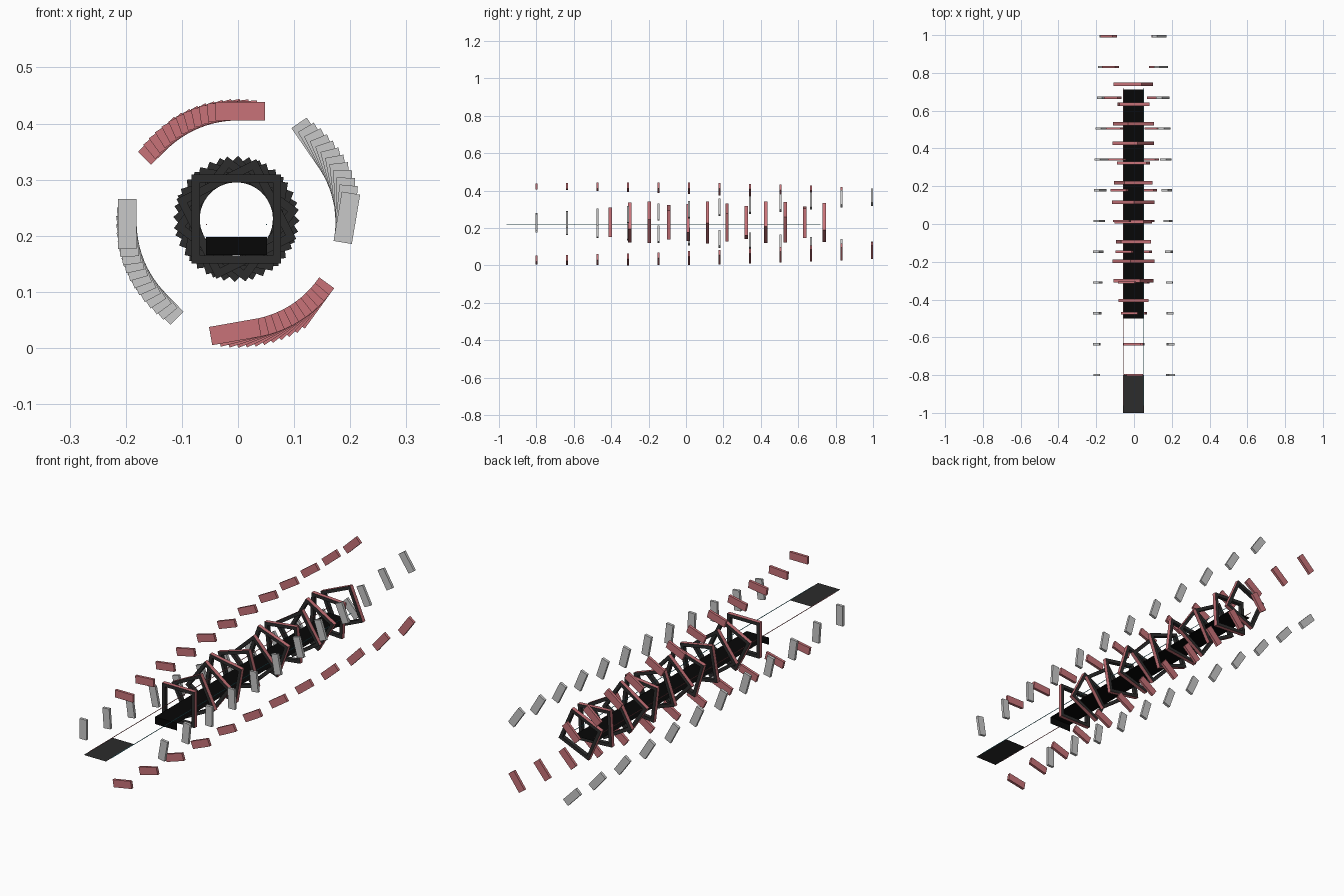
import bpy, bmesh, math
from mathutils import Matrix, Vector

cube = bpy.data.objects.get("Cube")
if cube:
    bpy.data.objects.remove(cube, do_unlink=True)


def material(name, rgb):
    m = bpy.data.materials.new(name)
    m.use_nodes = True
    m.diffuse_color = (*rgb, 1)
    m.node_tree.nodes["Principled BSDF"].inputs["Base Color"].default_value = (*rgb, 1)
    return m


RED = material("soft red", (0.58, 0.17, 0.19))
GREY = material("light grey", (0.58, 0.58, 0.58))
DARK = material("charcoal", (0.025, 0.025, 0.025))
BLACK = material("black", (0.002, 0.002, 0.002))
TEAL = material("teal", (0.08, 0.4, 0.48))


def finish(name, bm, *mats):
    bmesh.ops.recalc_face_normals(bm, faces=bm.faces)
    mesh = bpy.data.meshes.new(name)
    bm.to_mesh(mesh)
    bm.free()
    for m in mats:
        mesh.materials.append(m)
    ob = bpy.data.objects.new(name, mesh)
    bpy.context.collection.objects.link(ob)
    return ob


def box(name, size, centre, mat, turn=None):
    bm = bmesh.new()
    bmesh.ops.create_cube(bm, size=1, matrix=Matrix.Diagonal((*size, 1)))
    ob = finish(name, bm, mat)
    ob.matrix_world = Matrix.Translation(centre) @ (turn or Matrix())
    return ob


def plane(name, corners, mat):
    bm = bmesh.new()
    bm.faces.new([bm.verts.new(c) for c in corners])
    return finish(name, bm, mat)


def spin(degrees):
    # positive turns anticlockwise as seen from the front
    return Matrix.Rotation(math.radians(-degrees), 4, 'Y')


# Four spiralling rows of blocks: start offset from the axis, start tilt
AXIS = Vector((0, 0, 0.224))
ROWS = {
    "top_block": ((0.004, 0, 0.198), 0, RED),
    "left_block": ((0.194, 0, 0.008), 80.5, GREY),
    "bottom_block": ((-0.005, 0, -0.195), 10, RED),
    "right_block": ((-0.197, 0, -0.003), 90, GREY),
}
for name, (start, tilt, mat) in ROWS.items():
    for i in range(12):
        pos = AXIS + spin(4 * i) @ Vector(start)
        pos.y = -0.799 + 0.163 * i
        box(f"{name}_{i + 1}", (0.089, 0.012, 0.033), pos, mat, spin(tilt + 4 * i))


# Square frames twisting along the tunnel
def frame(name, outer, inner, depth):
    bm = bmesh.new()
    rings = []
    for half, y in ((outer, -depth), (outer, depth), (inner, depth), (inner, -depth)):
        rings.append([bm.verts.new((sx * half, y, sz * half))
                      for sx, sz in ((-1, -1), (1, -1), (1, 1), (-1, 1))])
    for r in range(4):
        a, b = rings[r], rings[(r + 1) % 4]
        for k in range(4):
            n = (k + 1) % 4
            f = bm.faces.new((a[k], a[n], b[n], b[k]))
            f.material_index = 1 if r == 0 else 0  # red outer rim
    return finish(name, bm, DARK, RED)


for i in range(12):
    ob = frame(f"twisted_frame_{i + 1}", 0.0795, 0.065, 0.009)
    ob.matrix_world = (Matrix.Translation((-0.003, -0.405 + 0.104 * i, 0.23))
                       @ spin(26.67 * i))

# Floor strip, its hanging front panel and the entry plate
L, R = -0.057, 0.052
plane("floor_strip", [(L, -0.5, 0.198), (R, -0.5, 0.198),
                      (R, 0.712, 0.198), (L, 0.712, 0.198)], BLACK)
plane("front_panel", [(L, -0.5, 0.166), (R, -0.5, 0.166),
                      (R, -0.5, 0.198), (L, -0.5, 0.198)], BLACK)
plane("entry_plate", [(L, -1, 0.22), (R, -1, 0.22),
                      (R, -0.8, 0.22), (L, -0.8, 0.22)], DARK)

# Thin guide lines along both edges
for name, x, mat in (("right_guide_line", L + 0.001, RED),
                     ("left_guide_line", R - 0.001, TEAL)):
    box(name, (0.002, 1.68, 0.002), (x, -0.12, 0.22), mat)
